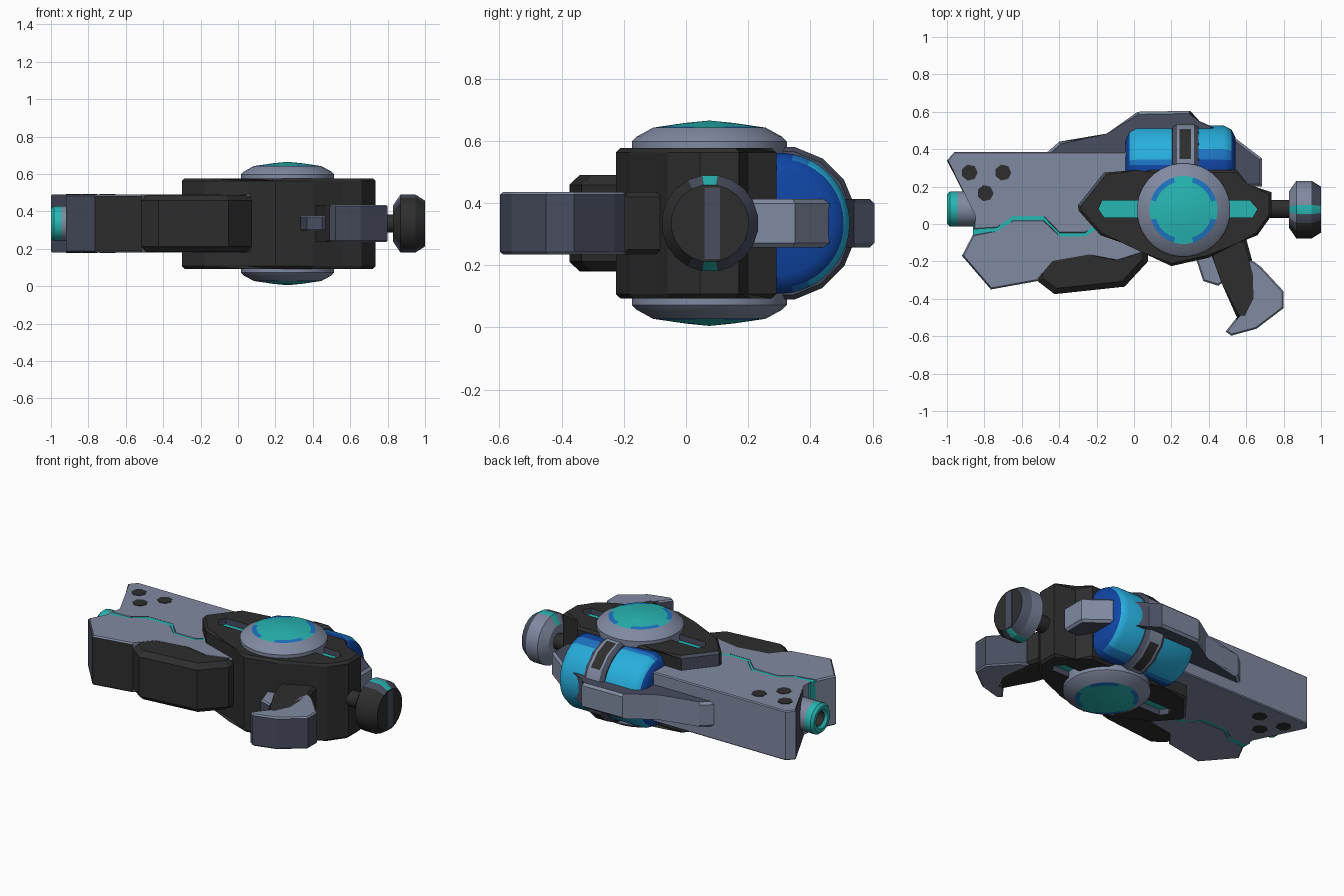
import bpy, bmesh, math
from mathutils import Vector

cube = bpy.data.objects.get("Cube")
if cube:
    bpy.data.objects.remove(cube, do_unlink=True)

MID = 0.335  # height of the symmetry plane
COLOURS = {
    "blue grey": (0.215, 0.252, 0.355),
    "charcoal": (0.027, 0.027, 0.027),
    "slate": (0.065, 0.075, 0.115),
    "teal": (0.02, 0.47, 0.45),
    "sky blue": (0.02, 0.42, 0.72),
    "mid blue": (0.012, 0.18, 0.55),
    "deep blue": (0.005, 0.06, 0.37),
}
GREY, DARK, SLATE, TEAL, SKY, BLUE, DEEP = range(7)
MATS = []
for label, rgb in COLOURS.items():
    m = bpy.data.materials.new(label)
    m.use_nodes = True
    m.diffuse_color = (*rgb, 1)
    bsdf = m.node_tree.nodes["Principled BSDF"]
    bsdf.inputs["Base Color"].default_value = (*rgb, 1)
    bsdf.inputs["Roughness"].default_value = 0.6
    MATS.append(m)


def finish(name, bm, colour, smooth=None):
    """Colour faces by an index or a rule(centre, normal) and link the object."""
    bmesh.ops.recalc_face_normals(bm, faces=bm.faces[:])
    bm.normal_update()
    for f in bm.faces:
        c = f.calc_center_median()
        f.material_index = colour(c, f.normal) if callable(colour) else colour
    me = bpy.data.meshes.new(name)
    bm.to_mesh(me)
    bm.free()
    for m in MATS:
        me.materials.append(m)
    ob = bpy.data.objects.new(name, me)
    bpy.context.collection.objects.link(ob)
    bpy.ops.object.select_all(action="DESELECT")
    ob.select_set(True)
    bpy.context.view_layer.objects.active = ob
    if smooth:
        bpy.ops.object.shade_smooth_by_angle(angle=math.radians(smooth))
    return ob


def prism(name, outline, half, colour, bevel=0.0, z=MID):
    """Extrude a plan outline evenly about height z, with chamfered rims."""
    bm = bmesh.new()
    low = [bm.verts.new((x, y, z - half)) for x, y in outline]
    high = [bm.verts.new((x, y, z + half)) for x, y in outline]
    bm.faces.new(low[::-1])
    bm.faces.new(high)
    for i in range(len(low)):
        j = (i + 1) % len(low)
        bm.faces.new((low[i], low[j], high[j], high[i]))
    if bevel:
        rims = [e for e in bm.edges if abs(e.verts[0].co.z - e.verts[1].co.z) < 1e-5]
        bmesh.ops.bevel(bm, geom=rims, offset=bevel, segments=1, affect="EDGES")
    return finish(name, bm, colour)


def lathe(name, profile, axis, centre, sides, colour, smooth=None):
    """Turn (radius, distance) points about the x or z axis through centre."""
    bm = bmesh.new()
    rings = []
    for r, h in profile:
        ring = []
        for i in range(sides if r else 1):
            a = math.tau * (i + 0.5) / sides
            u, v = r * math.cos(a), r * math.sin(a)
            p = Vector((h, u, v)) if axis == "x" else Vector((u, v, h))
            ring.append(bm.verts.new(p + Vector(centre)))
        rings.append(ring)
    for a, b in zip(rings, rings[1:]):
        for i in range(sides):
            j = (i + 1) % sides
            quad = [a[i % len(a)], a[j % len(a)], b[j % len(b)], b[i % len(b)]]
            bm.faces.new(list(dict.fromkeys(quad)))
    return finish(name, bm, colour, smooth)


def circle(x, y, r, n):
    return [(x + r * math.cos(math.tau * i / n), y + r * math.sin(math.tau * i / n))
            for i in range(n)]


def barrel_colour(c, n):
    if n.y < -0.75:
        return DARK
    return SLATE if n.x < -0.5 and n.y < -0.3 else GREY


def slate_sides(c, n):
    return SLATE if abs(n.z) < 0.5 else GREY


# Barrel: two halves around a glowing zigzag seam
seam = [(-0.86, -0.03), (-0.73, -0.022), (-0.65, 0.048), (-0.48, 0.048),
        (-0.40, -0.05), (-0.26, -0.05), (-0.18, 0.02), (0.1, 0.02)]
prism("upper_barrel", seam + [(0.1, 0.385), (-0.96, 0.385), (-1.0, 0.34), (-0.84, 0.04)],
      0.155, barrel_colour, 0.006)
under = [(0.1, -0.14), (-0.09, -0.20), (-0.24, -0.155), (-0.44, -0.19),
         (-0.516, -0.305), (-0.765, -0.35), (-0.92, -0.17)]
prism("lower_barrel", [(x, y - 0.025) for x, y in reversed(seam)] + under[::-1],
      0.155, barrel_colour, 0.008)
prism("seam_glow", [(x, y + 0.03) for x, y in seam[:-1]]
      + [(x, y - 0.05) for x, y in reversed(seam[:-1])], 0.152, TEAL)
prism("barrel_underside", [(-0.53, -0.2), (-0.516, -0.305), (-0.425, -0.375),
      (-0.05, -0.335), (0.075, -0.2), (0.075, -0.1), (-0.4, -0.1)], 0.153, DARK, 0.03)
for i, (x, y) in enumerate([(-0.88, 0.275), (-0.70, 0.275), (-0.795, 0.165)]):
    prism(f"barrel_vent_{i + 1}", circle(x, y, 0.044, 7), 0.158, DARK)

# Muzzle
AXIS_Y = 0.08


def muzzle_colour(c, n):
    if math.hypot(c.y - AXIS_Y, c.z - MID) < 0.046:
        return DARK
    return TEAL if c.x < -0.94 else GREY


lathe("muzzle", [(0, -0.93), (0.045, -0.93), (0.045, -0.985), (0.06, -1), (0.08, -1),
      (0.095, -0.985), (0.095, -0.945), (0.095, -0.78)],
      "x", (0, AXIS_Y, MID), 16, muzzle_colour, 40)

# Main housing with recessed glowing slots on both faces
body = [(-0.3, 0.1), (-0.295, 0.07), (-0.18, -0.06), (0.05, -0.14), (0.2, -0.225),
        (0.4, -0.18), (0.56, -0.1), (0.66, -0.06), (0.735, 0.045), (0.735, 0.17),
        (0.6, 0.2), (0.55, 0.29), (0.1, 0.29), (0.02, 0.275), (-0.16, 0.275)]
housing = prism("housing", body, 0.242,
                lambda c, n: SLATE if n.y > 0.3 and n.x < -0.3 else DARK, 0.014)
slot = [(-0.19, 0.08), (-0.17, 0.125), (0.62, 0.125), (0.66, 0.08), (0.635, 0.035), (-0.16, 0.035)]
for s in (1, -1):
    cutter = prism("slot_cutter", slot, 0.04,
                   lambda c, n: TEAL if abs(n.z) > 0.9 else SLATE, z=MID + s * 0.245)
    cut = housing.modifiers.new("slot", "BOOLEAN")
    cut.operation = "DIFFERENCE"
    cut.solver = "EXACT"
    cut.object = cutter
    bpy.context.view_layer.objects.active = housing
    bpy.ops.object.modifier_apply(modifier=cut.name)
    bpy.data.objects.remove(cutter, do_unlink=True)


# Round dials on the two faces of the housing
def dial_colour(c, n):
    dx, dy = c.x - 0.265, c.y - 0.075
    r = math.hypot(dx, dy)
    if r > 0.184:
        return GREY
    diagonal = abs(math.sin(2 * math.atan2(dy, dx))) > 0.45
    return BLUE if r > 0.158 and diagonal else TEAL


for side, s in (("upper", 1), ("lower", -1)):
    profile = [(0.25, 0.18), (0.25, 0.263), (0.235, 0.278), (0.182, 0.307),
               (0.155, 0.311), (0.08, 0.322), (0, 0.33)]
    lathe(f"{side}_dial", [(r, s * h) for r, h in profile], "z",
          (0.265, 0.075, MID), 32, dial_colour, 18)

# Energy cell with its strap and guard rail
POD = (0, 0.30, MID)


def pod_colour(c, n):
    if abs(n.x) > 0.85:
        return DEEP
    if c.x > 0.3:
        return DEEP if c.y < 0.355 else BLUE if c.y < 0.39 or c.x > 0.52 else SKY
    return DEEP if c.y < 0.305 else BLUE if c.y < 0.335 or c.x < -0.02 else SKY


lathe("energy_cell", [(0, -0.045), (0.165, -0.045), (0.205, -0.025), (0.226, 0.015),
      (0.226, 0.28), (0.226, 0.48), (0.207, 0.52), (0.165, 0.542), (0, 0.542)],
      "x", POD, 48, pod_colour, 40)


def strap_colour(c, n):
    if 0.24 < c.x < 0.3 and 0.325 < c.y < 0.48:
        return DARK
    return SLATE if abs(n.x) > 0.5 else GREY


lathe("cell_strap", [(0.2, 0.2), (0.235, 0.205), (0.25, 0.23), (0.25, 0.242), (0.25, 0.305),
      (0.25, 0.32), (0.235, 0.345), (0.2, 0.35)], "x", POD, 16, strap_colour, 30)


def rail_colour(c, n):
    outer = n.x > 0.2 and c.y > 0.44
    return SLATE if abs(n.z) > 0.9 or outer else GREY


prism("guard_rail", [(-0.48, 0.37), (-0.40, 0.44), (-0.14, 0.47), (0.02, 0.6), (0.3, 0.605),
      (0.34, 0.54), (0.54, 0.46), (0.685, 0.35), (0.685, 0.2), (0.5, 0.2), (0.1, 0.3)],
      0.078, rail_colour, 0.014)


# Rear knob on its neck
def knob_colour(c, n):
    if n.x > 0.9 or n.y < -0.45:
        return DARK
    if abs(c.y - AXIS_Y) < 0.02 and abs(n.z) > 0.5:
        return TEAL
    return SLATE if n.x > 0.4 or n.y < -0.2 else GREY


lathe("neck", [(0.05, 0.7), (0.05, 0.86)], "x", (0, AXIS_Y, MID), 12, DARK, 40)
lathe("rear_knob", [(0, 0.83), (0.1, 0.83), (0.156, 0.868), (0.156, 0.95),
      (0.125, 0.999), (0, 0.999)], "x", (0, AXIS_Y - 0.003, MID), 20, knob_colour, 25)
prism("knob_stripe", [(0.99, 0.06), (1.0, 0.06), (1.0, 0.11), (0.99, 0.11)], 0.115, SLATE)

# Grip and trigger
prism("grip_core", [(0.39, -0.1), (0.43, -0.21), (0.47, -0.32), (0.55, -0.5), (0.6, -0.51),
      (0.655, -0.4), (0.62, -0.27), (0.63, -0.19), (0.6, -0.08)], 0.1, DARK, 0.015)
prism("grip_back", [(0.61, -0.19), (0.64, -0.2), (0.68, -0.23), (0.80, -0.36), (0.80, -0.45),
      (0.655, -0.56), (0.52, -0.597), (0.49, -0.575), (0.545, -0.505), (0.6, -0.47),
      (0.63, -0.4), (0.6, -0.27)], 0.1, slate_sides, 0.008)
prism("trigger", [(0.32, -0.15), (0.37, -0.305), (0.45, -0.33), (0.49, -0.3), (0.43, -0.15)],
      0.04, slate_sides, 0.008)
